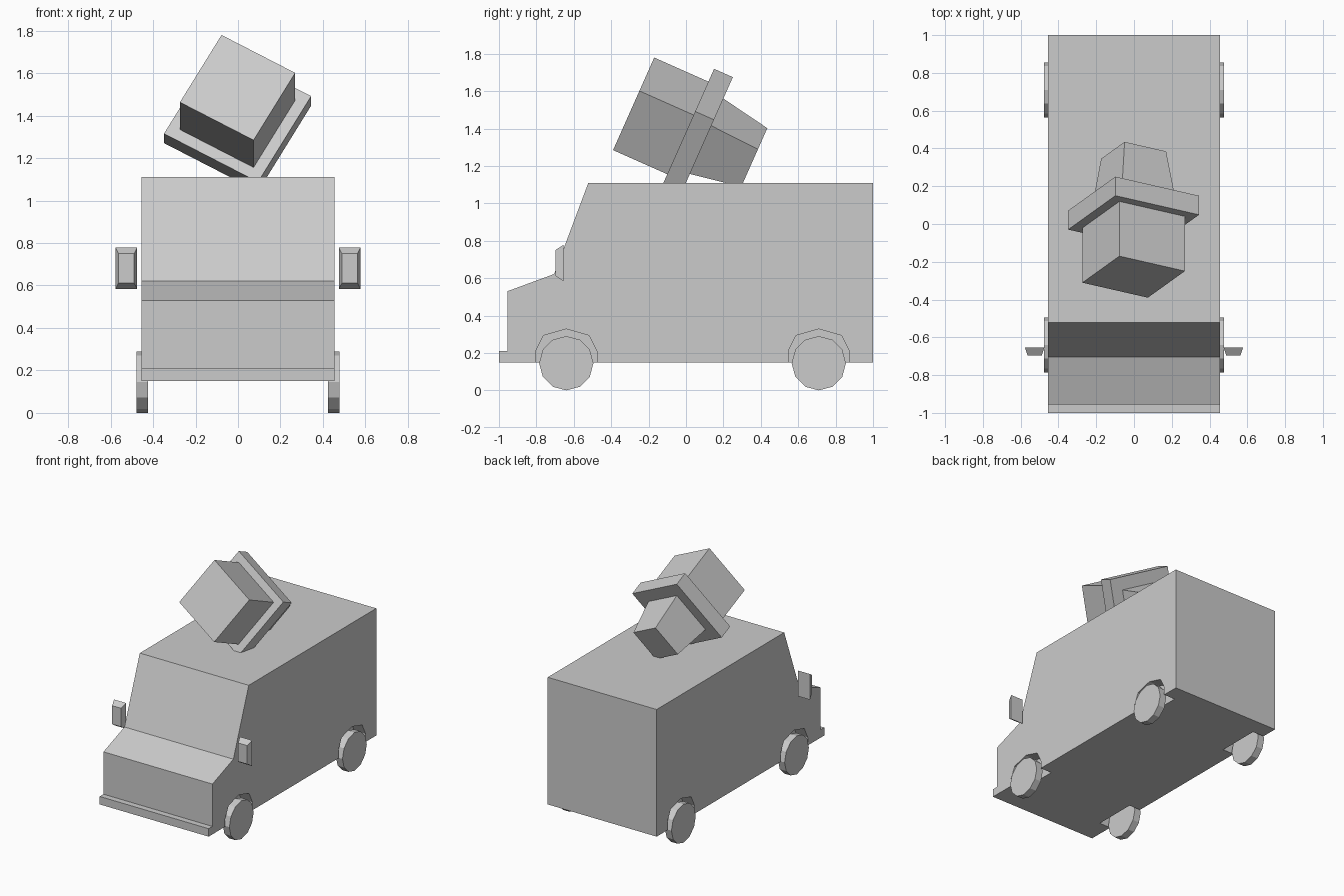
import bpy, bmesh, math
from mathutils import Vector, Matrix

if "Cube" in bpy.data.objects:
    bpy.data.objects.remove(bpy.data.objects["Cube"])


def finish(name, bm):
    bmesh.ops.recalc_face_normals(bm, faces=bm.faces[:])
    me = bpy.data.meshes.new(name)
    bm.to_mesh(me)
    bm.free()
    ob = bpy.data.objects.new(name, me)
    bpy.context.collection.objects.link(ob)
    return ob


def loft(name, rings):
    """Capped solid through rings of matching points."""
    bm = bmesh.new()
    vs = [[bm.verts.new(p) for p in r] for r in rings]
    n = len(rings[0])
    for a, b in zip(vs, vs[1:]):
        for i in range(n):
            j = (i + 1) % n
            bm.faces.new((a[i], a[j], b[j], b[i]))
    bm.faces.new(vs[0])
    bm.faces.new(vs[-1])
    return finish(name, bm)


def side_prism(name, profile, x0, x1):
    return loft(name, [[(x, y, z) for y, z in profile] for x in (x0, x1)])


# van body with stepped bumper and sloped hood and windscreen
body = side_prism("van_body", [
    (-1, .15), (-1, .21), (-.955, .21), (-.955, .53), (-.705, .622),
    (-.522, 1.11), (1, 1.11), (1, .15)], -.455, .455)

AXLES = {"front": -.64, "rear": .71}
ARCH = [(-.163, .05), (-.163, .21), (-.122, .293), (0, .328),
        (.122, .293), (.163, .21), (.163, .05)]

for end, yc in AXLES.items():
    for side, s in (("left", -1), ("right", 1)):
        # wheel arch recess
        cutter = side_prism("arch_cutter", [(yc + y, z) for y, z in ARCH], s * .36, s * .6)
        cutter.hide_render = True
        mod = body.modifiers.new("arch", 'BOOLEAN')
        mod.operation = 'DIFFERENCE'
        mod.solver = 'EXACT'
        mod.object = cutter
        bpy.context.view_layer.objects.active = body
        bpy.ops.object.modifier_apply(modifier=mod.name)
        bpy.data.objects.remove(cutter)
        # twelve-sided wheel
        disc = [(yc + .145 * math.cos(i * math.pi / 6),
                 .145 + .145 * math.sin(i * math.pi / 6)) for i in range(12)]
        side_prism(f"{end}_{side}_wheel", disc, s * .423, s * .477)

# side mirrors: tapered towards the front
for side, s in (("left", -1), ("right", 1)):
    rings = []
    for y, hx, hz in ((-.655, .051, .097), (-.697, .037, .07)):
        rings.append([(s * .526 + a * hx, y, .681 + b * hz)
                      for a, b in ((-1, -1), (1, -1), (1, 1), (-1, 1))])
    loft(f"{side}_mirror", rings)

# tilted roof ornament: square sections along one slanted axis
u = Vector((.35, -.08, -.18)).normalized()
v = Vector((.195, .14, .315)).normalized()
d = u.cross(v).normalized()
if d.y < 0:
    d = -d
origin = Vector((-.002, -.28, 1.532))


def roof_block(name, t0, t1, h0, h1):
    loft(name, [[origin + d * t + u * (a * h) + v * (b * h)
                 for a, b in ((-1, -1), (1, -1), (1, 1), (-1, 1))]
                for t, h in ((t0, h0), (t1, h1))])


roof_block("roof_block_front", 0, .317, .199, .199)
roof_block("roof_block_plate", .317, .427, .254, .254)
roof_block("roof_block_tail", .427, .706, .162, .126)
